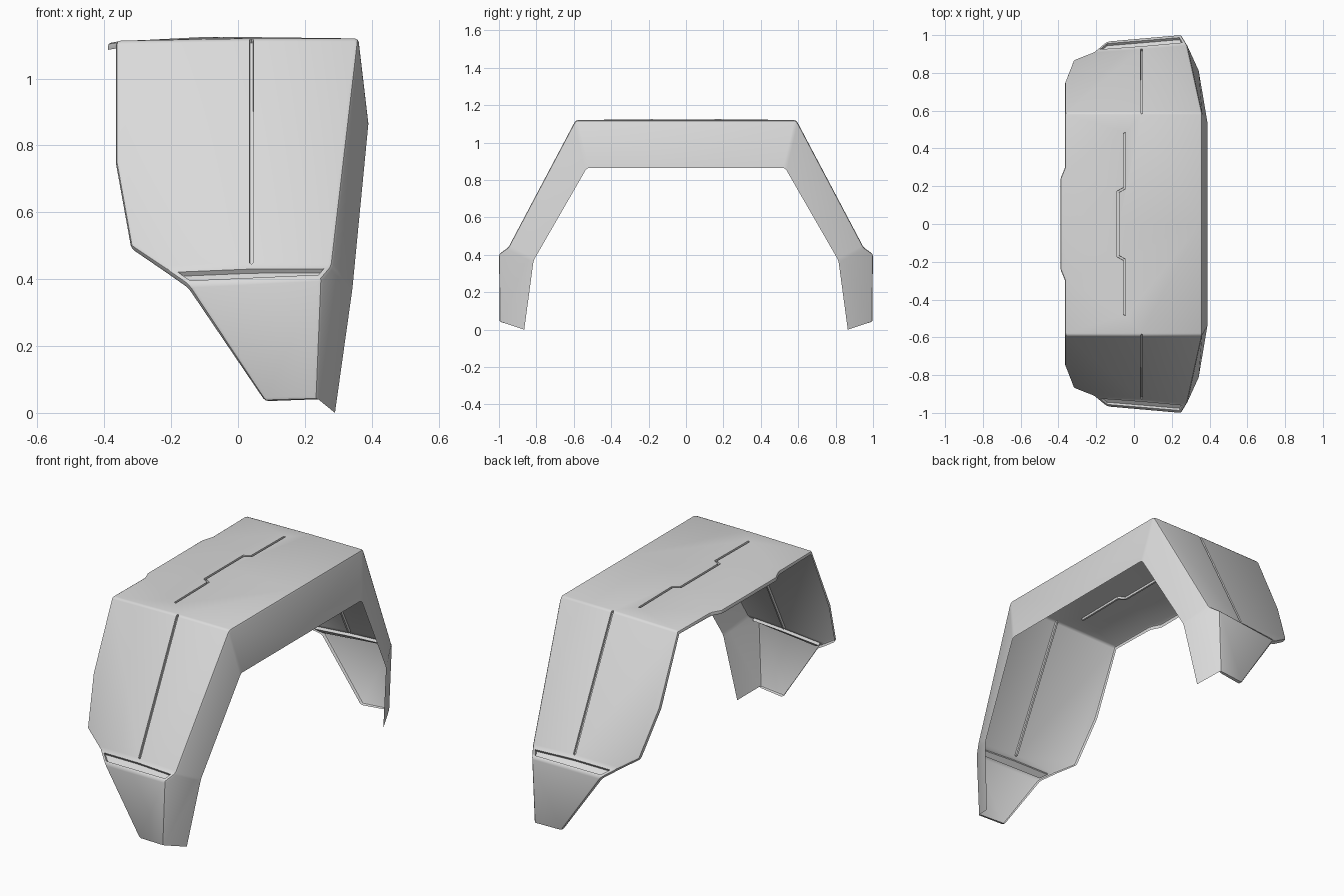
import bpy, bmesh
from math import radians
from mathutils import Vector

cube = bpy.data.objects.get("Cube")
if cube:
    bpy.data.objects.remove(cube, do_unlink=True)

grey = bpy.data.materials.new("light grey")
grey.use_nodes = True
colour = (0.7, 0.7, 0.7, 1)
grey.diffuse_color = colour
grey.node_tree.nodes["Principled BSDF"].inputs["Base Color"].default_value = colour


def slope(x, z):
    """Point on the slanted leg panel, which twists a little across its width."""
    return (x, -0.59 - (1.12 - z) * (0.53 - 0.129 * (0.28 - x)), z)


# Corner points of the front half of the shell
P = {
    # top panel, with the stepped seam p0..p4 and the small side tab
    "top_edge": (0.36, -0.59, 1.12), "top_mid": (0.36, 0, 1.12),
    "p0": (0.04, -0.59, 1.12), "p1": (-0.05, -0.48, 1.122),
    "p2": (-0.05, -0.19, 1.125), "p3": (-0.085, -0.17, 1.125), "p4": (-0.085, 0, 1.125),
    "tab_mid": (-0.39, 0, 1.106), "tab": (-0.39, -0.24, 1.106),
    "tab_in": (-0.365, -0.30, 1.11), "side_top": (-0.365, -0.59, 1.113),
    # slanted leg panel
    "side_mid": slope(-0.365, 0.75), "side_low": slope(-0.32, 0.5),
    "ledge_side": slope(-0.215, 0.43), "seam_end": slope(0.04, 0.44),
    "ledge_edge": slope(0.28, 0.44),
    # lower plate
    "low_side": (-0.15, -0.965, 0.385), "low_edge": (0.25, -1.0, 0.405),
    "foot_side": (0.08, -0.985, 0.035), "foot_edge": (0.235, -0.998, 0.04),
    # free edge of the side skirt
    "arch_mid": (0.39, 0, 0.865), "arch_top": (0.39, -0.53, 0.865),
    "arch_low": (0.342, -0.815, 0.37), "arch_foot": (0.29, -0.865, 0.0),
}
PANELS = [
    "top_edge top_mid p4 p3 p2 p1 p0",
    "p0 p1 p2 p3 p4 tab_mid tab tab_in side_top",
    "top_edge p0 seam_end ledge_edge",
    "p0 side_top side_mid side_low ledge_side seam_end",
    "ledge_edge seam_end ledge_side low_side low_edge",
    "low_edge low_side foot_side foot_edge",
    "top_edge arch_top arch_mid top_mid",
    "top_edge ledge_edge arch_low arch_top",
    "ledge_edge low_edge arch_low",
    "low_edge foot_edge arch_foot arch_low",
]

bm = bmesh.new()
verts = {name: bm.verts.new(co) for name, co in P.items()}
for panel in PANELS:
    bm.faces.new([verts[name] for name in panel.split()])


def fix_normals():
    bmesh.ops.recalc_face_normals(bm, faces=bm.faces[:])
    bm.normal_update()
    roof = max(bm.faces, key=lambda f: f.calc_center_median().z + f.calc_area())
    if roof.normal.z < 0:
        bmesh.ops.reverse_faces(bm, faces=bm.faces[:])
    bm.normal_update()


# Mirror the front half to the back
copy = bmesh.ops.duplicate(bm, geom=bm.verts[:] + bm.edges[:] + bm.faces[:])["geom"]
for v in copy:
    if isinstance(v, bmesh.types.BMVert):
        v.co.y *= -1
bmesh.ops.remove_doubles(bm, verts=bm.verts[:], dist=0.0005)
fix_normals()

# Turned-in rim along the inner side and the feet
rim = [e for e in bm.edges if e.is_boundary and max(v.co.x for v in e.verts) < 0.24]
inward = {tuple(round(c, 4) for c in v.co): v.normal.copy() for e in rim for v in e.verts}
for v in bmesh.ops.extrude_edge_only(bm, edges=rim)["geom"]:
    if isinstance(v, bmesh.types.BMVert):
        v.co -= inward[tuple(round(c, 4) for c in v.co)] * 0.02
fix_normals()

# Rounded creases
creases = [e for e in bm.edges if len(e.link_faces) == 2
           and e.calc_face_angle(0) > radians(12)]
bmesh.ops.bevel(bm, geom=creases, offset=0.011, offset_type='OFFSET', segments=2,
                profile=0.5, affect='EDGES', clamp_overlap=True)
bm.normal_update()

# Seam groove running over the top and down both legs
path = [Vector(P[n][:2]) for n in ("p4", "p3", "p2", "p1", "p0", "seam_end")]


def on_path(co):
    if co.z < 0.443:
        return False
    q = Vector((co.x, -abs(co.y)))
    for a, b in zip(path, path[1:]):
        t = max(0, min(1, (q - a).dot(b - a) / (b - a).length_squared))
        if (q - a.lerp(b, t)).length < 0.004:
            return True
    return False


seam = [e for e in bm.edges if all(on_path(v.co) for v in e.verts)]
strip = bmesh.ops.bevel(bm, geom=seam, offset=0.006, offset_type='OFFSET', segments=1,
                        profile=0.5, affect='EDGES', clamp_overlap=True)["faces"]
bm.normal_update()
bmesh.ops.inset_region(bm, faces=strip, thickness=0.001, depth=-0.012,
                       use_even_offset=True, use_boundary=True)
bm.normal_update()

# Recessed slots in the ledges above the lower plates
for side in (-1, 1):
    ledge = max((f for f in bm.faces
                 if f.calc_center_median().y * side > 0.92
                 and 0.395 < f.calc_center_median().z < 0.45
                 and f.calc_center_median().x < 0.15), key=lambda f: f.calc_area())
    bmesh.ops.inset_individual(bm, faces=[ledge], thickness=0.004, use_even_offset=True)
    bmesh.ops.inset_individual(bm, faces=[ledge], thickness=0.002, depth=-0.015,
                               use_even_offset=True)

# Stand the shell on the ground
low = min(v.co.z for v in bm.verts)
bmesh.ops.translate(bm, verts=bm.verts[:], vec=(0, 0, -low))

mesh = bpy.data.meshes.new("arch_shell")
bm.to_mesh(mesh)
bm.free()
mesh.materials.append(grey)
shell = bpy.data.objects.new("arch_shell", mesh)
bpy.context.collection.objects.link(shell)
bpy.ops.object.select_all(action='DESELECT')
shell.select_set(True)
bpy.context.view_layer.objects.active = shell
bpy.ops.object.shade_smooth_by_angle(angle=radians(32))
